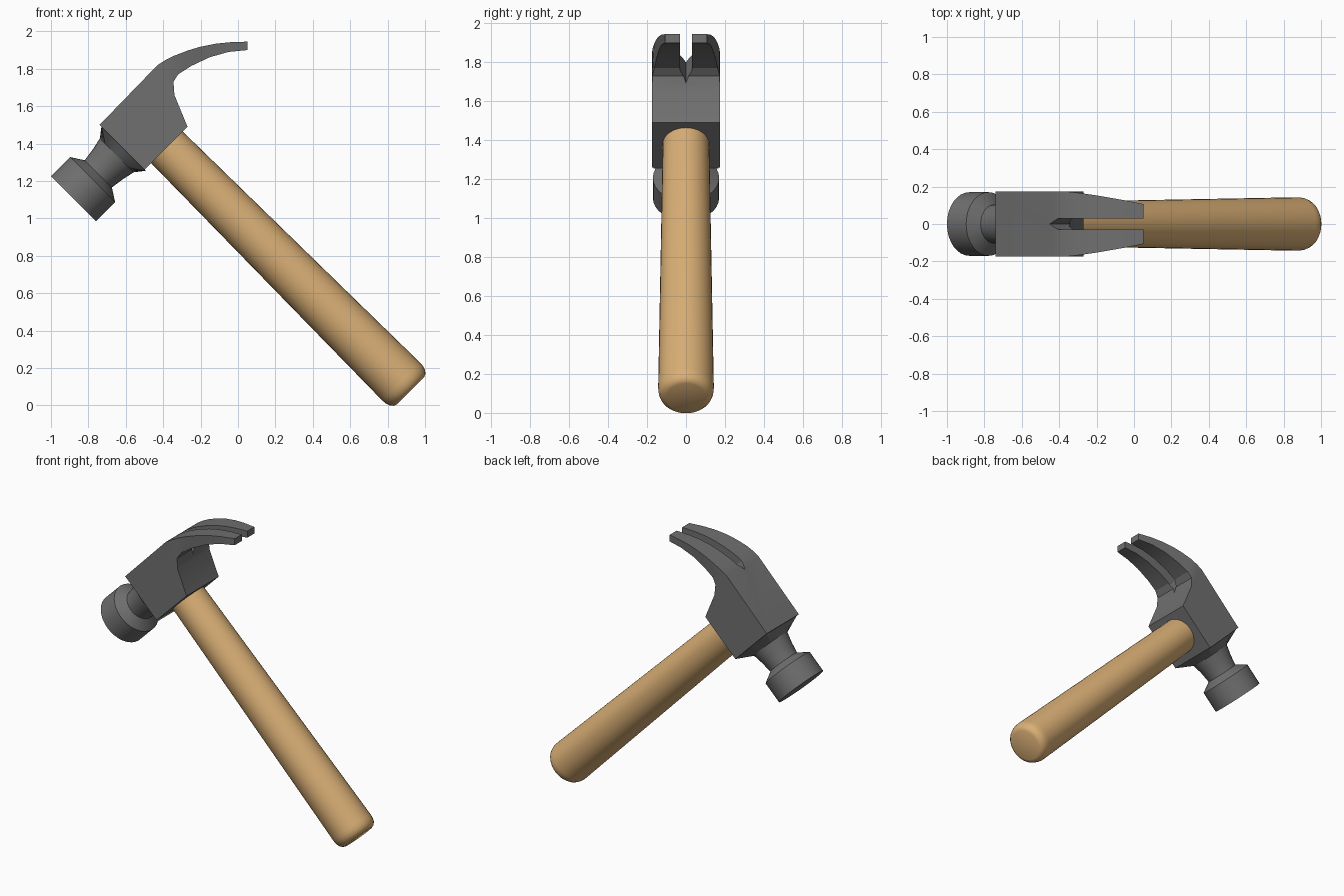
import bpy
import math
from mathutils import Vector

if "Cube" in bpy.data.objects:
    bpy.data.objects.remove(bpy.data.objects["Cube"], do_unlink=True)


def material(name, color):
    m = bpy.data.materials.new(name)
    m.use_nodes = True
    m.diffuse_color = (*color, 1)
    bsdf = m.node_tree.nodes["Principled BSDF"]
    bsdf.inputs["Base Color"].default_value = (*color, 1)
    bsdf.inputs["Roughness"].default_value = 0.6
    return m


steel = material("dark grey steel", (0.16, 0.16, 0.16))
wood = material("light brown wood", (0.70, 0.43, 0.18))

ALONG = Vector((1, 0, 1)).normalized()    # head axis, striking face to claw
DOWN = Vector((1, 0, -1)).normalized()    # handle axis, head to butt
SIDE = Vector((0, 1, 0))


def loft(name, rings, mat, smooth_angle):
    """Skin equal-length rings of points and cap both ends."""
    n = len(rings[0])
    verts = [p for ring in rings for p in ring]
    faces = [(i * n + j, i * n + (j + 1) % n, (i + 1) * n + (j + 1) % n, (i + 1) * n + j)
             for i in range(len(rings) - 1) for j in range(n)]
    faces += [tuple(reversed(range(n))), tuple(range(len(verts) - n, len(verts)))]
    mesh = bpy.data.meshes.new(name)
    mesh.from_pydata(verts, [], faces)
    mesh.materials.append(mat)
    obj = bpy.data.objects.new(name, mesh)
    bpy.context.collection.objects.link(obj)
    bpy.ops.object.select_all(action='DESELECT')
    obj.select_set(True)
    bpy.context.view_layer.objects.active = obj
    bpy.ops.object.mode_set(mode='EDIT')
    bpy.ops.mesh.select_all(action='SELECT')
    bpy.ops.mesh.normals_make_consistent(inside=False)
    bpy.ops.object.mode_set(mode='OBJECT')
    if smooth_angle:
        bpy.ops.object.shade_smooth_by_angle(angle=math.radians(smooth_angle))
    return obj


def ring(center, axis, r, square=False, n=32):
    """Circle, or square with matching points, across the given axis."""
    across = axis.cross(SIDE)
    pts = []
    for k in range(n):
        c, s = math.cos(math.tau * k / n), math.sin(math.tau * k / n)
        f = r / max(abs(c), abs(s)) if square else r
        pts.append(center + across * c * f + SIDE * s * f)
    return pts


# Handle: slightly tapered round shaft with a rounded butt
butt = Vector((0.922, 0, 0.078))
handle_profile = [(1.95, 0.118), (1.8, 0.12), (0.07, 0.143), (0.045, 0.141),
                  (0.022, 0.133), (0.007, 0.12), (0, 0.103)]
loft("handle", [ring(butt - DOWN * d, DOWN, r) for d, r in handle_profile], wood, 40)

# Head block and claw: top point, underside point, half width
stations = [
    ((-0.74, 1.50), (-0.50, 1.26), 0.175),
    ((-0.43, 1.82), (-0.27, 1.49), 0.175),
    ((-0.39, 1.845), (-0.34, 1.66), 0.175),
    ((-0.34, 1.87), (-0.345, 1.73), 0.172),
    ((-0.27, 1.897), (-0.32, 1.77), 0.163),
    ((-0.20, 1.918), (-0.25, 1.815), 0.153),
    ((-0.12, 1.934), (-0.15, 1.862), 0.139),
    ((-0.04, 1.942), (-0.05, 1.89), 0.125),
    ((0.05, 1.945), (0.05, 1.90), 0.107),
]
rings = [[Vector((t[0], -w, t[1])), Vector((t[0], w, t[1])),
          Vector((u[0], w, u[1])), Vector((u[0], -w, u[1]))] for t, u, w in stations]
head = loft("claw_head", rings, steel, 0)

# Nail slot: pointed prism cut through the claw
apex = Vector((-0.45, 0, 1.80))
outline = [(0, 0), (0.057, 0.03), (1, 0.03), (1, -0.03), (0.057, -0.03)]
slot = loft("slot_cutter", [[apex + ALONG * a + SIDE * s + DOWN * d for a, s in outline]
                            for d in (-0.5, 0.8)], steel, 0)
slot.hide_render = True
cut = head.modifiers.new("nail_slot", 'BOOLEAN')
cut.object = slot
cut.operation = 'DIFFERENCE'
cut.solver = 'EXACT'
bpy.ops.object.select_all(action='DESELECT')
head.select_set(True)
bpy.context.view_layer.objects.active = head
bpy.ops.object.modifier_apply(modifier=cut.name)
bpy.data.objects.remove(slot, do_unlink=True)
bpy.ops.object.shade_smooth_by_angle(angle=math.radians(25))

# Neck: round waist flaring out into the square block
face = Vector((-0.88, 0, 1.105))
neck_profile = [(0.15, 0.102, False), (0.188, 0.103, False), (0.26, 0.113, False),
                (0.328, 0.128, False), (0.38, 0.168, True)]
loft("neck", [ring(face + ALONG * d, ALONG, r, sq) for d, r, sq in neck_profile], steel, 25)

# Striking face: short cylinder with a chamfered back
poll_profile = [(0, 0.17), (0.145, 0.17), (0.188, 0.103)]
loft("striking_face", [ring(face + ALONG * d, ALONG, r) for d, r in poll_profile], steel, 30)
